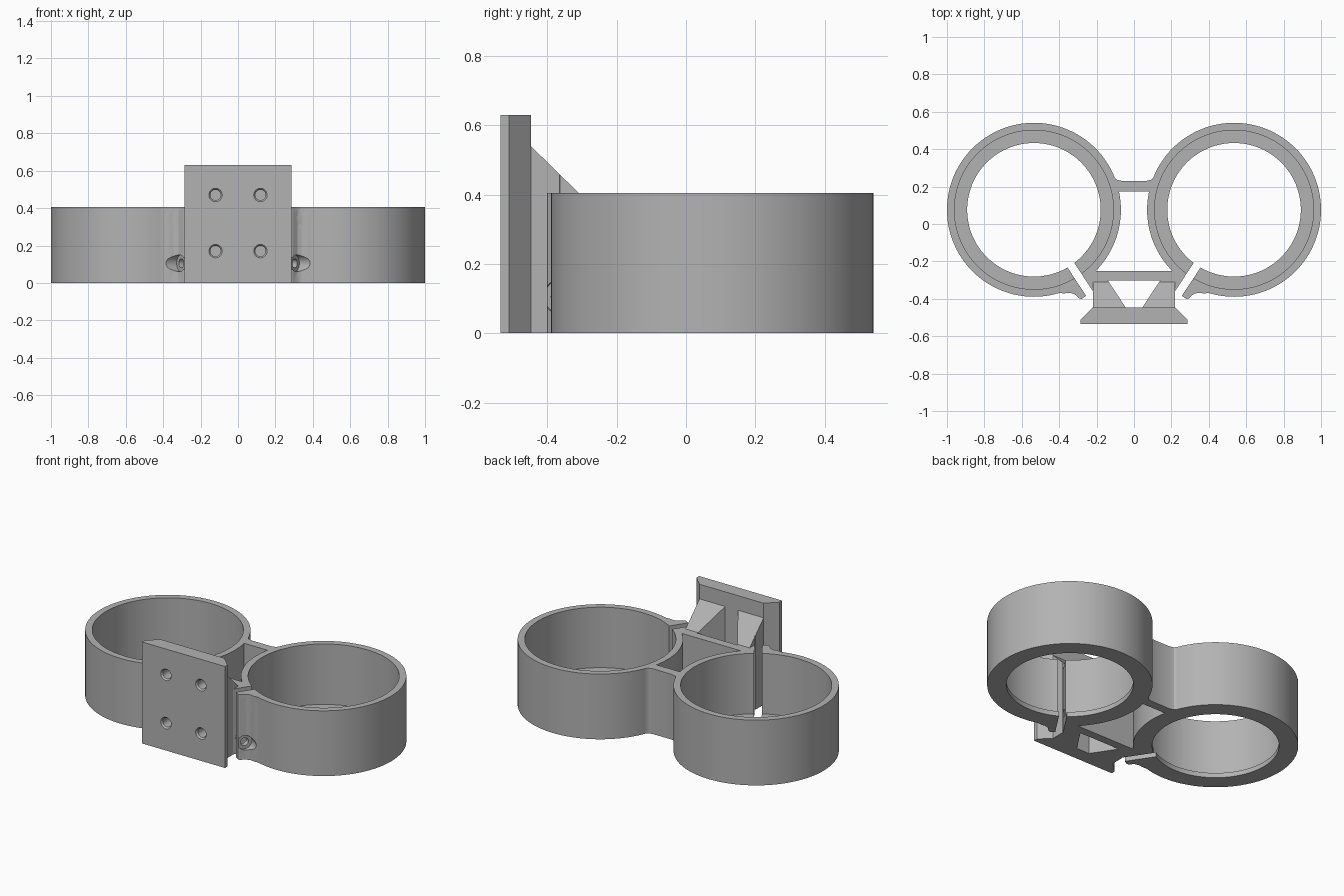
import bpy, bmesh, math
from mathutils import Vector, Matrix

cube = bpy.data.objects.get("Cube")
if cube:
    bpy.data.objects.remove(cube, do_unlink=True)

HEIGHT = 0.405          # clamp height
CX, CY = 0.535, 0.076   # ring centre
R_OUT, R_BORE, R_LIP = 0.465, 0.425, 0.357
RADIAL = Vector((0.55, -0.835, 0)).normalized()   # slit direction, -x ring
ACROSS = Vector((-RADIAL.y, RADIAL.x, 0))


def new_object(name, bm):
    bmesh.ops.recalc_face_normals(bm, faces=bm.faces)
    mesh = bpy.data.meshes.new(name)
    bm.to_mesh(mesh)
    bm.free()
    obj = bpy.data.objects.new(name, mesh)
    bpy.context.collection.objects.link(obj)
    return obj


def prism(name, points, shift):
    """Closed polygon extruded along a vector."""
    bm = bmesh.new()
    face = bm.faces.new([bm.verts.new(p) for p in points])
    out = bmesh.ops.extrude_face_region(bm, geom=[face])
    verts = [v for v in out["geom"] if isinstance(v, bmesh.types.BMVert)]
    bmesh.ops.translate(bm, verts=verts, vec=shift)
    return new_object(name, bm)


def slab(name, outline, z0, z1):
    return prism(name, [(x, y, z0) for x, y in outline], (0, 0, z1 - z0))


def mirrored(half):
    return half + [(-x, y) for x, y in reversed(half)]


def rod(name, start, end, r1, r2=None, sides=32):
    """Cylinder or cone between two points."""
    start, end = Vector(start), Vector(end)
    axis = end - start
    bm = bmesh.new()
    bmesh.ops.create_cone(bm, cap_ends=True, segments=sides, radius1=r1,
                          radius2=r1 if r2 is None else r2, depth=axis.length)
    turn = axis.to_track_quat('Z', 'Y').to_matrix().to_4x4()
    bm.transform(Matrix.Translation((start + end) / 2) @ turn)
    return new_object(name, bm)


def combine(target, tool, operation):
    mod = target.modifiers.new("join", 'BOOLEAN')
    mod.operation, mod.solver, mod.object = operation, 'EXACT', tool
    bpy.context.view_layer.update()
    graph = bpy.context.evaluated_depsgraph_get()
    mesh = bpy.data.meshes.new_from_object(target.evaluated_get(graph))
    target.modifiers.clear()
    target.data = mesh
    bpy.data.objects.remove(tool, do_unlink=True)


def add(tool):
    combine(clamp, tool, 'UNION')


def cut(tool):
    combine(clamp, tool, 'DIFFERENCE')


def slit_point(side, along, across, z=0):
    """Point in slit coordinates, mirrored for the +x ring."""
    p = Vector((-CX, CY, z)) + RADIAL * along + ACROSS * across
    return Vector((-side * p.x, p.y, z))


def slit_slab(name, side, outline, z0, z1):
    return slab(name, [slit_point(side, a, b)[:2] for a, b in outline], z0, z1)


# Central body with sloped gussets and a tapered through-opening
clamp = slab("double_ring_clamp", mirrored(
    [(-0.22, -0.46), (-0.22, -0.36), (-0.318, -0.21), (-0.22, -0.25)]), 0, HEIGHT)
add(prism("gusset", [(-0.22, -0.46, 0.3), (-0.22, -0.46, 0.552),
                     (-0.22, -0.31, HEIGHT), (-0.22, -0.31, 0.3)], (0.44, 0, 0)))
cut(slab("opening", mirrored([(-0.14, -0.302), (-0.022, -0.48)]), -1, 1))

# Mounting plate with chamfered back edges
add(slab("plate", mirrored([(-0.285, -0.535), (-0.285, -0.51), (-0.22, -0.447)]), 0, 0.63))

# Rear bridge, filleted into the rings
add(slab("bridge", mirrored([(-0.1, 0.175), (-0.16, 0.32), (-0.122, 0.28),
                             (-0.11, 0.255), (-0.093, 0.237), (-0.065, 0.23)]), 0, HEIGHT))

# Rings with clamping ears
for side in (1, -1):
    add(rod("ring", (side * CX, CY, 0), (side * CX, CY, HEIGHT), R_OUT, sides=128))
    add(slit_slab("ear", side, [(0.44, 0), (0.44, -0.14), (0.463, -0.11), (0.475, -0.085),
                                (0.495, -0.067), (0.53, -0.058), (0.538, -0.05),
                                (0.538, 0)], 0, HEIGHT))

# Bores, slits and clamp screw pockets
for side in (1, -1):
    x = side * CX
    cut(rod("bore", (x, CY, 0.03), (x, CY, 1), R_BORE, sides=128))
    cut(rod("lip_bore", (x, CY, -1), (x, CY, 1), R_LIP, sides=128))
    cut(slit_slab("slit", side, [(0.3, -0.02), (0.3, 0.024), (0.542, 0.024),
                                 (0.542, -0.02)], -1, 1))
    for z in (0.105, 0.335):
        cut(rod("screw_hole", slit_point(side, 0.5, 0.1, z),
                slit_point(side, 0.5, -0.2, z), 0.024))
        cut(rod("head_pocket", slit_point(side, 0.5, -0.052, z),
                slit_point(side, 0.5, -0.4, z), 0.045))

# Plate mounting holes with countersunk rims
for x in (-0.12, 0.12):
    for z in (0.17, 0.47):
        cut(rod("plate_hole", (x, -0.6, z), (x, -0.46, z), 0.028))
        cut(rod("countersink", (x, -0.54, z), (x, -0.524, z), 0.04, 0.027))

# Material and shading
grey = bpy.data.materials.new("plain grey")
grey.use_nodes = True
colour = (0.45, 0.45, 0.45, 1)
grey.diffuse_color = colour
grey.node_tree.nodes["Principled BSDF"].inputs["Base Color"].default_value = colour
clamp.data.materials.clear()
clamp.data.materials.append(grey)
for poly in clamp.data.polygons:
    poly.material_index = 0
bpy.ops.object.select_all(action='DESELECT')
clamp.select_set(True)
bpy.context.view_layer.objects.active = clamp
bpy.ops.object.shade_smooth_by_angle(angle=math.radians(30))
